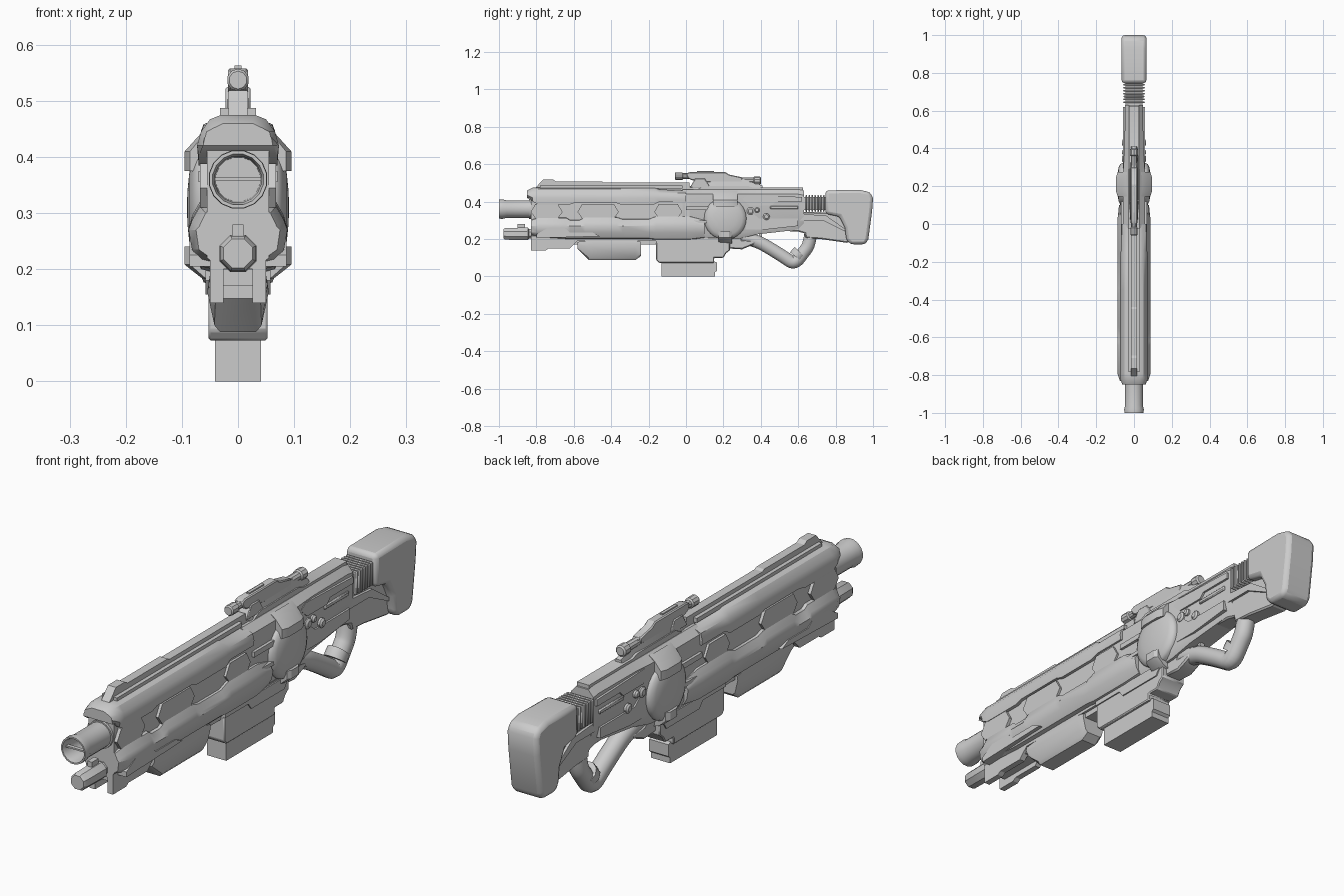
import bpy, bmesh, math
from mathutils import Vector


def build(name, rings, mirror=False, bevel=0.0, smooth=30, segs=1):
    """Skin closed rings of points into one capped solid, optionally mirrored in x."""
    bm = bmesh.new()
    for s in ((1, -1) if mirror else (1,)):
        vs = [[bm.verts.new((s * p[0], p[1], p[2])) for p in r] for r in rings]
        n = len(rings[0])
        for a, b in zip(vs, vs[1:]):
            for i in range(n):
                bm.faces.new((a[i], a[(i + 1) % n], b[(i + 1) % n], b[i]))
        bm.faces.new(vs[0])
        bm.faces.new(vs[-1])
    bmesh.ops.recalc_face_normals(bm, faces=bm.faces)
    me = bpy.data.meshes.new(name)
    bm.to_mesh(me)
    bm.free()
    ob = bpy.data.objects.new(name, me)
    bpy.context.collection.objects.link(ob)
    if bevel:
        m = ob.modifiers.new("edge", 'BEVEL')
        m.width, m.segments = bevel, segs
        m.limit_method, m.angle_limit = 'ANGLE', math.radians(35)
    bpy.ops.object.select_all(action='DESELECT')
    ob.select_set(True)
    bpy.context.view_layer.objects.active = ob
    bpy.ops.object.shade_smooth_by_angle(angle=math.radians(smooth))
    return ob


def prism(name, yz, x1, x0=None, **k):
    """Side profile extruded in x: centred, or a mirrored pair if x0 is given."""
    lo = -x1 if x0 is None else x0
    return build(name, [[(x, y, z) for y, z in yz] for x in (lo, x1)],
                 mirror=x0 is not None, **k)


def box(name, y0, y1, z0, z1, x1, x0=None, **k):
    return prism(name, [(y0, z0), (y1, z0), (y1, z1), (y0, z1)], x1, x0, **k)


def loft(name, stations, mirror=False, **k):
    """Cross-sections (x, z) along y; unmirrored ones are half-sections."""
    rings = []
    for y, sec in stations:
        full = sec if mirror else sec + [(-x, z) for x, z in reversed(sec)]
        rings.append([(x, y, z) for x, z in full])
    return build(name, rings, mirror=mirror, **k)


def lathe_y(name, z, prof, n=12, x=0.0, **k):
    """Turned part along y from (y, radius) pairs."""
    return build(name, [[(x + r * math.cos((i + .5) * math.tau / n), y,
                          z + r * math.sin((i + .5) * math.tau / n)) for i in range(n)]
                        for y, r in prof], **k)


def lathe_x(name, y, z, prof, n=32, **k):
    """Mirrored pair of turned parts along x from (x, radius) pairs."""
    return build(name, [[(x, y + r * math.cos(i * math.tau / n),
                          z + r * math.sin(i * math.tau / n)) for i in range(n)]
                        for x, r in prof], mirror=True, **k)


# barrels
lathe_y("main_barrel", .36, [(-.90, .02), (-.90, .04), (-.985, .042), (-1, .046), (-1, .052),
                             (-.98, .053), (-.96, .048), (-.84, .048), (-.84, .053), (-.7, .053)], 16)
box("muzzle_bar", -.985, -.97, .357, .363, .043)
lathe_y("lower_barrel", .228, [(-.975, .028), (-.965, .034), (-.845, .036), (-.84, .028), (-.7, .028)], 8)
box("lower_barrel_sight", -.9, -.86, .26, .28, .01)

# front body core
loft("front_core", [(-.83, [(.03, .45), (.055, .43), (.055, .22), (.03, .2)]),
                    (.02, [(.03, .46), (.058, .44), (.062, .22), (.04, .19)])])


# upper shell, lower edge steps up and down along y
def upper(y, low, s=1.0, top=.475):
    return (y, [(.03 * s, top), (.05 * s, top - .008), (.066 * s, .445), (.073 * s, .42), (.070 * s, low)])


loft("upper_shell", [upper(-.85, .435, .85, .46), upper(-.82, .40), upper(-.79, .385), upper(-.62, .385),
                     upper(-.59, .395), upper(-.38, .395), upper(-.35, .385), upper(-.17, .385),
                     upper(-.14, .40, .95, .465), upper(0, .40, .95, .46)])


# lower shell with notched top edge
def lower(y, top, low=.205, s=1.0):
    return (y, [(.045, top + .004), (.068 * s, top), (.082 * s, top - .025), (.088 * s, .27),
                (.082 * s, .235), (.066 * s, low), (.045, low - .005)])


loft("lower_shell", [lower(-.83, .30, .225, .85), lower(-.79, .312, .215), lower(-.64, .312), lower(-.62, .30),
                     lower(-.57, .30), lower(-.54, .315), lower(-.37, .315), lower(-.34, .305), lower(-.2, .305),
                     lower(-.16, .32, .2), lower(.02, .32, .2), lower(.1, .30, .21, .9)], mirror=True)

# raised middle panels between the shells
for i, (a, b) in enumerate(((-.83, -.66), (-.58, -.36), (-.17, -.02))):
    prism(f"middle_panel_{i}", [(a, .345), (a + .025, .31), (b - .025, .31), (b, .345), (b - .025, .388),
                                (a + .025, .388)], .068, .04)
# dark-looking ledge boxes along the lower shell
prism("side_ledge", [(-.80, .225), (-.72, .27), (-.66, .27), (-.62, .235), (-.5, .235), (-.46, .215), (-.8, .205)],
      .086, .05)

# top rail
prism("top_rail", [(-.82, .46), (-.79, .49), (-.765, .518), (-.71, .518), (-.695, .508), (-.45, .508), (-.44, .502),
                   (.02, .502), (.02, .485), (.1, .48), (.1, .45)], .017)
box("rail_side_strip", -.78, -.02, .47, .487, .032, .012)

# under-barrel plates and pod
prism("under_plate", [(-.83, .22), (-.83, .14), (-.75, .14), (-.735, .15), (-.62, .15), (-.58, .19), (-.15, .19),
                      (-.15, .22)], .05, .026)
box("under_keel", -.8, .2, .17, .22, .04)
loft("under_pod", [(-.58, [(.05, .185), (.052, .17), (.04, .15), (.03, .148)]),
                   (-.52, [(.05, .19), (.055, .16), (.042, .10), (.032, .088)]),
                   (-.27, [(.05, .19), (.055, .16), (.042, .10), (.032, .088)]),
                   (-.24, [(.05, .185), (.052, .17), (.04, .12), (.03, .11)])])

# magazine
prism("magazine_well", [(-.16, .21), (-.16, .09), (-.145, .073), (.15, .073), (.15, .10), (.2, .10), (.215, .125),
                        (.235, .14), (.235, .21)], .053, bevel=.004)
prism("magazine", [(-.13, .1), (-.13, 0), (.155, 0), (.155, .022), (.165, .03), (.165, .075), (.1, .1)], .041)
prism("magazine_side_rib", [(-.16, .2), (-.16, .18), (-.02, .18), (.0, .155), (.2, .155), (.23, .2)], .058, .04)

# receiver
loft("receiver", [(-.02, [(.028, .465), (.058, .44), (.062, .22), (.045, .19)]),
                  (.28, [(.028, .465), (.058, .44), (.06, .23), (.045, .2)]),
                  (.38, [(.026, .465), (.05, .44), (.05, .25), (.04, .225)]),
                  (.6, [(.026, .465), (.048, .44), (.048, .30), (.035, .25)]),
                  (.63, [(.026, .46), (.048, .435), (.048, .33), (.035, .28)])])
prism("top_spine", [(.05, .46), (.1, .485), (.33, .485), (.36, .475), (.625, .475), (.625, .45), (.05, .45)], .026)
prism("receiver_side_plate", [(.3, .415), (.34, .38), (.46, .38), (.48, .4), (.62, .4), (.62, .425), (.33, .435)],
      .057, .04)
prism("receiver_lower_plate", [(.28, .33), (.36, .335), (.39, .31), (.6, .31), (.6, .27), (.42, .25), (.28, .25)],
      .056, .03)
box("ejection_slot_frame", .0, .12, .355, .375, .07, .05)
box("ejection_slot_lip", .0, .12, .285, .30, .075, .05)
for i, (y, z, r) in enumerate(((.345, .35, .02), (.38, .355, .014), (.43, .32, .018))):
    lathe_x(f"side_stud_{i}", y, z, [(.04, r), (.058, r), (.064, r * .6)], 12)
box("side_rod", .45, .6, .36, .378, .055, .04, bevel=.004)

# round side drums with clips
lathe_x("side_drum", .21, .31, [(.03, .113), (.062, .113), (.072, .108), (.081, .09), (.087, .06), (.090, .03),
                                (.091, .004)], 32, smooth=40)
up = [(.04, .46), (.066, .442), (.095, .41), (.095, .375), (.05, .375)]
dn = [(.04, .175), (.066, .185), (.095, .208), (.095, .24), (.05, .24)]
for nm, sec in (("drum_top_clip", up), ("drum_bottom_clip", dn)):
    inset = [(x * .9, z) for x, z in sec]
    h = .065 if sec is up else .035
    loft(nm, [(.21 - h, inset), (.21 - h * .6, sec), (.21 + h * .6, sec), (.21 + h, inset)], mirror=True)

# scope
loft("scope_mount", [(.04, [(.012, .48), (.02, .465)]), (.14, [(.014, .535), (.024, .465)]),
                     (.28, [(.014, .535), (.024, .465)]), (.41, [(.01, .485), (.022, .465)])])
lathe_y("scope_front_tube", .537, [(-.06, .016), (-.055, .02), (-.02, .02), (-.015, .015), (.03, .015)], 10)
prism("scope_body", [(.0, .55), (.02, .558), (.21, .558), (.23, .545), (.3, .53), (.3, .505), (.15, .5), (.03, .515),
                     (.01, .525)], .018, bevel=.004)
lathe_y("scope_rear_tube", .512, [(.25, .017), (.36, .017), (.365, .022), (.395, .022), (.4, .016)], 10)
box("scope_top_ridge", .06, .15, .55, .563, .006)
prism("scope_clamp", [(.02, .475), (.05, .525), (.1, .525), (.13, .475)], .022, bevel=.003)

# bellows between receiver and stock
box("bellows_core", .62, .76, .355, .425, .045)
for i in range(7):
    y = .64 + i * .0155
    box(f"bellows_rib_{i}", y, y + .008, .345, .436, .057, bevel=.003)

# stock
prism("stock_arm", [(.35, .25), (.6, .24), (.635, .23), (.64, .205), (.72, .2), (.86, .18), (.9, .2), (.9, .34),
                    (.63, .345), (.4, .33)], .036, bevel=.006)
prism("stock_arm_rail", [(.44, .33), (.62, .335), (.75, .325), (.85, .255), (.85, .24), (.73, .3), (.44, .3)],
      .046, .03)
prism("butt_stock", [(.745, .46), (.93, .463), (.985, .45), (1.0, .42), (.995, .35), (.975, .2), (.96, .172),
                     (.88, .172), (.857, .195), (.85, .26), (.82, .32), (.745, .335)], .066, bevel=.02, segs=2,
      smooth=40)

# trigger block and guard
prism("trigger_block", [(.22, .22), (.22, .15), (.3, .145), (.36, .17), (.38, .19), (.3, .195), (.29, .23)], .035,
      bevel=.006)
prism("trigger", [(.385, .24), (.41, .24), (.405, .215), (.385, .2), (.392, .22)], .01)


# curved grip tube
def tube(name, pts, r):
    cu = bpy.data.curves.new(name + "_path", 'CURVE')
    cu.dimensions, cu.bevel_depth, cu.bevel_resolution, cu.use_fill_caps = '3D', r, 3, True
    sp = cu.splines.new('NURBS')
    sp.points.add(len(pts) - 1)
    for p, (y, z) in zip(sp.points, pts):
        p.co = (0, y, z, 1)
    sp.order_u, sp.use_endpoint_u, sp.resolution_u = 3, True, 5
    tmp = bpy.data.objects.new("tmp", cu)
    bpy.context.collection.objects.link(tmp)
    bpy.context.view_layer.update()
    me = bpy.data.meshes.new_from_object(tmp.evaluated_get(bpy.context.evaluated_depsgraph_get()))
    bpy.data.objects.remove(tmp)
    ob = bpy.data.objects.new(name, me)
    bpy.context.collection.objects.link(ob)
    bpy.context.view_layer.objects.active = ob
    ob.select_set(True)
    bpy.ops.object.shade_smooth_by_angle(angle=math.radians(40))


tube("grip_tube", [(.3, .21), (.38, .19), (.45, .15), (.53, .1), (.58, .065), (.63, .13), (.66, .17), (.67, .25)], .036)
tube("grip_band", [(.588, .105), (.598, .118), (.61, .13)], .042)
